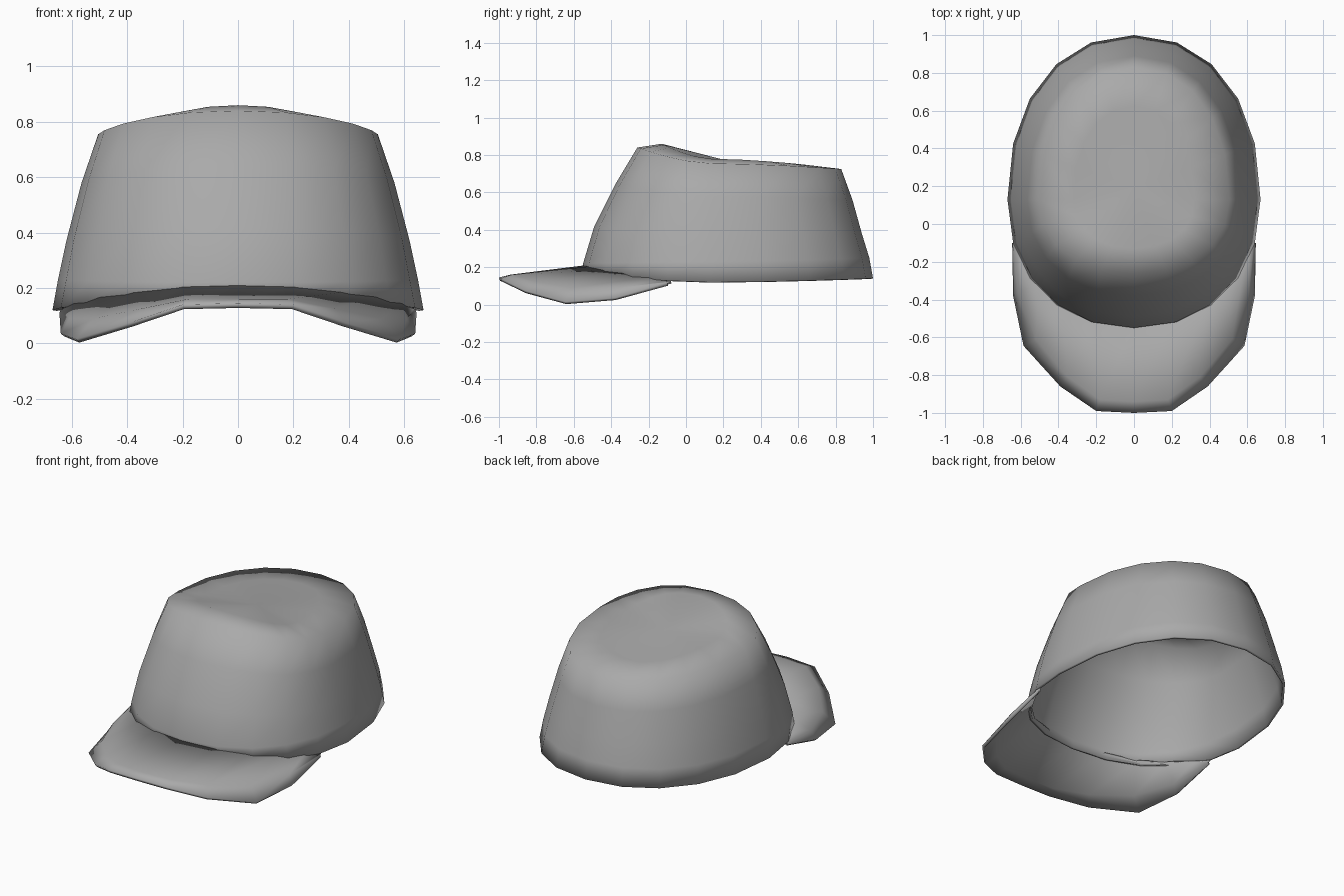
import bpy, bmesh, math

cube = bpy.data.objects.get("Cube")
if cube:
    bpy.data.objects.remove(cube, do_unlink=True)

SEGMENTS = 20
MID_Y = 0.13

cloth = bpy.data.materials.new("grey cloth")
cloth.use_nodes = True
GREY = (0.4, 0.4, 0.4, 1)
cloth.diffuse_color = GREY
cloth.node_tree.nodes["Principled BSDF"].inputs["Base Color"].default_value = GREY


def finish(name, bm, thickness):
    """Turn a sheet into a smooth, thin shell object."""
    mesh = bpy.data.meshes.new(name)
    bm.to_mesh(mesh)
    bm.free()
    mesh.materials.append(cloth)
    for face in mesh.polygons:
        face.use_smooth = True
    obj = bpy.data.objects.new(name, mesh)
    bpy.context.collection.objects.link(obj)
    shell = obj.modifiers.new("thickness", "SOLIDIFY")
    shell.thickness = thickness
    shell.offset = -1
    return obj


def bridge(bm, lower, upper, closed):
    count = len(lower)
    for i in range(count if closed else count - 1):
        j = (i + 1) % count
        bm.faces.new((lower[i], lower[j], upper[j], upper[i]))


def crown_ring(bm, half_width, front, back, z_front, z_side, z_back):
    """Egg-shaped ring whose height changes from front to back."""
    ring = []
    for i in range(SEGMENTS):
        a = math.tau * i / SEGMENTS
        c, s = math.cos(a), math.sin(a)
        reach, z_end = (back, z_back) if s > 0 else (front, z_front)
        x = half_width * math.copysign(abs(c) ** 0.92, c)
        y = MID_Y + abs(s) ** 0.92 * (reach - MID_Y)
        z = z_side + abs(s) ** 1.5 * (z_end - z_side)
        ring.append(bm.verts.new((x, y, z)))
    return ring


# Crown: rings from the open rim up to the sloping top
# half width, front y, back y, height at front, side and back
crown_sections = [
    (0.67, -0.55, 1.00, 0.17, 0.12, 0.14),
    (0.65, -0.55, 0.98, 0.22, 0.23, 0.25),
    (0.62, -0.49, 0.94, 0.42, 0.37, 0.38),
    (0.565, -0.38, 0.89, 0.64, 0.58, 0.56),
    (0.505, -0.26, 0.83, 0.84, 0.755, 0.725),
    (0.32, -0.13, 0.62, 0.86, 0.78, 0.75),
]
bm = bmesh.new()
rings = [crown_ring(bm, *section) for section in crown_sections]
for lower, upper in zip(rings, rings[1:]):
    bridge(bm, lower, upper, True)
peak = bm.verts.new((0, 0.2, 0.775))
last = rings[-1]
for i in range(SEGMENTS):
    bm.faces.new((last[i], last[(i + 1) % SEGMENTS], peak))
finish("crown", bm, 0.015)

# Brim: half outlines from the centre to the side, mirrored across x
inner = [(0, -0.54, 0.21), (0.2, -0.51, 0.205), (0.38, -0.43, 0.185),
         (0.5, -0.32, 0.17), (0.59, -0.18, 0.15), (0.635, -0.08, 0.125)]
crease = [(0, -0.94, 0.16), (0.18, -0.93, 0.16), (0.35, -0.81, 0.125),
          (0.52, -0.61, 0.09), (0.61, -0.36, 0.09), (0.64, -0.1, 0.12)]
outer = [(0, -1.0, 0.145), (0.2, -0.99, 0.14), (0.39, -0.86, 0.075),
         (0.585, -0.645, 0.015), (0.64, -0.38, 0.035), (0.645, -0.1, 0.11)]


def full_row(bm, half):
    points = [(-x, y, z) for x, y, z in reversed(half[1:])] + half
    return [bm.verts.new(p) for p in points]


bm = bmesh.new()
rows = [full_row(bm, half) for half in (outer, crease, inner)]
for lower, upper in zip(rows, rows[1:]):
    bridge(bm, lower, upper, False)
finish("brim", bm, 0.018)
